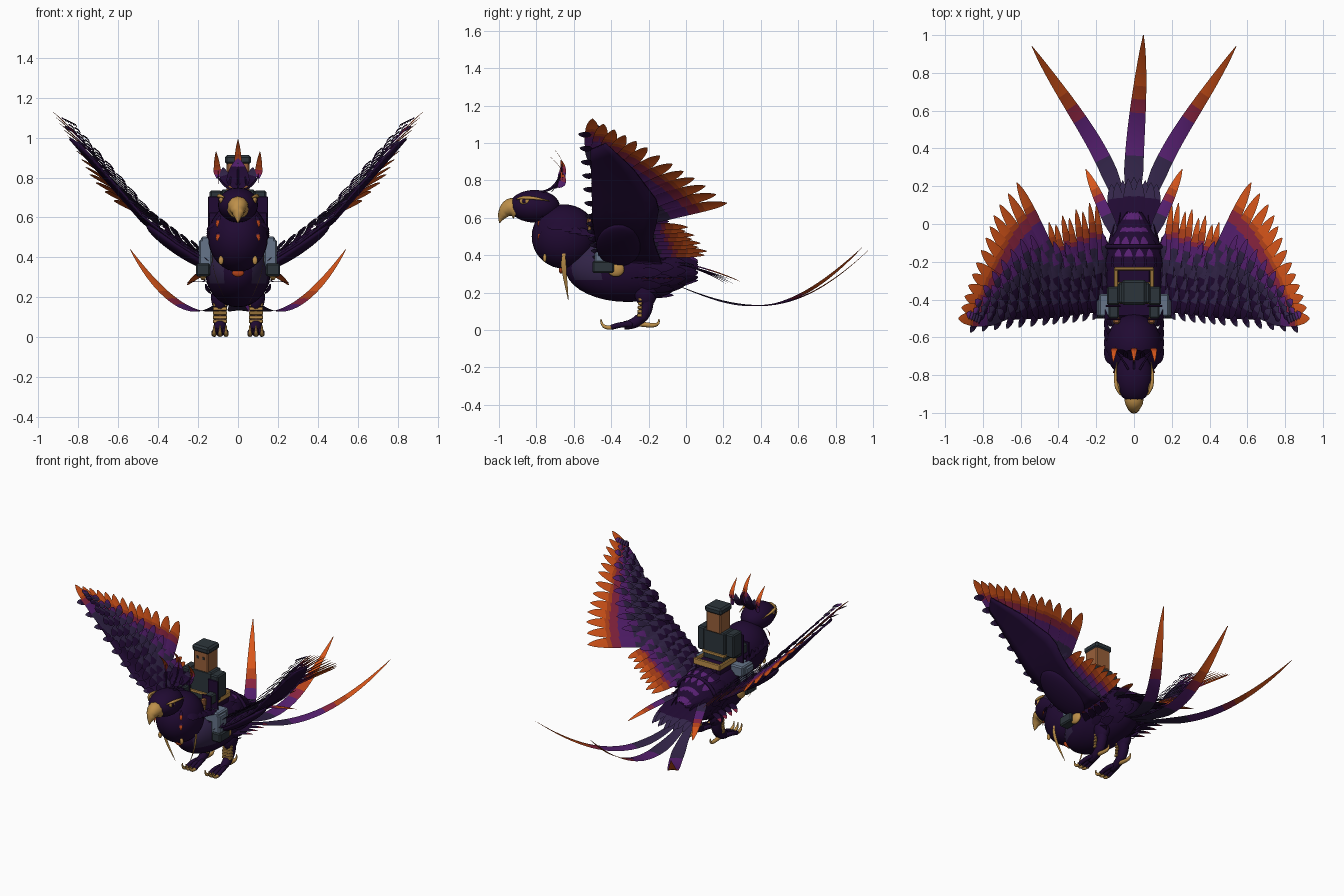
import bpy, bmesh, math, random
from mathutils import Vector as V

if "Cube" in bpy.data.objects:
    bpy.data.objects.remove(bpy.data.objects["Cube"])

random.seed(4)


def mat(name, hexa):
    m = bpy.data.materials.new(name)
    lin = lambda c: c / 12.92 if c < 0.04 else ((c + 0.055) / 1.055) ** 2.4
    m.diffuse_color = [lin(int(hexa[i:i + 2], 16) / 255) for i in (0, 2, 4)] + [1]
    m.use_nodes = True
    m.node_tree.nodes["Principled BSDF"].inputs["Base Color"].default_value = m.diffuse_color
    return m


PLUM, SLATE, VIOLET = mat("dark plum", "200A32"), mat("slate plum", "322448"), mat("violet", "561F70")
CRIMSON, DEEP, ORANGE = mat("crimson", "8A2440"), mat("deep orange", "B5431A"), mat("orange", "D9561A")
GOLD, STEEL, COAL = mat("gold", "BE904A"), mat("steel", "66758A"), mat("charcoal", "2C353B")
SKIN = mat("tan skin", "98603A")
FEATHER_MATS = [PLUM, SLATE, VIOLET, CRIMSON, DEEP, ORANGE]


def finish(name, bm, mats, smooth=True):
    bmesh.ops.recalc_face_normals(bm, faces=bm.faces)
    me = bpy.data.meshes.new(name)
    bm.to_mesh(me)
    bm.free()
    for m in mats:
        me.materials.append(m)
    for p in me.polygons:
        p.use_smooth = smooth
    ob = bpy.data.objects.new(name, me)
    bpy.context.collection.objects.link(ob)
    return ob


def blob(name, loc, size, m, rot=(0, 0, 0)):
    bm = bmesh.new()
    bmesh.ops.create_uvsphere(bm, u_segments=28, v_segments=18, radius=1)
    ob = finish(name, bm, [m])
    ob.location, ob.scale, ob.rotation_euler = loc, size, rot
    return ob


def box(name, lo, hi, m, bevel=0.008):
    bm = bmesh.new()
    bmesh.ops.create_cube(bm, size=1)
    for v in bm.verts:
        v.co = V([(a + b) / 2 + c * (b - a) for a, b, c in zip(lo, hi, v.co)])
    bmesh.ops.bevel(bm, geom=bm.edges[:], offset=bevel, segments=1, affect='EDGES')
    return finish(name, bm, [m], False)


def bez(pts, t):
    pts = [V(p) for p in pts]
    while len(pts) > 1:
        pts = [a.lerp(b, t) for a, b in zip(pts, pts[1:])]
    return pts[0]


def poly(pts, u):
    f = min(max(u, 0), 0.9999) * (len(pts) - 1)
    i = int(f)
    return V(pts[i]).lerp(V(pts[i + 1]), f - i)


def tube(name, pts, radii, m, n=12, sides=10):
    bm, rings = bmesh.new(), []
    for i in range(n + 1):
        t = i / n
        p, d = bez(pts, t), (bez(pts, min(t + .01, 1)) - bez(pts, max(t - .01, 0))).normalized()
        a = d.cross(V((0.3, 0.1, 1)) if abs(d.z) < .8 else V((1, 0, 0))).normalized()
        if rings and a.dot(last) < 0:
            a = -a
        last, b, r = a, d.cross(a), poly([(q, 0, 0) for q in radii], t).x
        rings.append([bm.verts.new(p + r * (a * math.cos(k * math.tau / sides) + b * math.sin(k * math.tau / sides)))
                      for k in range(sides)])
    for A, B in zip(rings, rings[1:]):
        for k in range(sides):
            bm.faces.new((A[k], A[k - 1], B[k - 1], B[k]))
    bm.faces.new(rings[0])
    bm.faces.new(rings[-1])
    return finish(name, bm, [m])


def feather(bm, pts, w, normal, bands, n=12, point=4.0):
    """Ridged blade along a bezier with a rounded tip; bands = [(end, material index), ...]."""
    rows = []
    for i in range(n + 1):
        t = 1 - (1 - i / n) ** 1.25
        p, d = bez(pts, t), (bez(pts, min(t + .02, 1)) - bez(pts, max(t - .02, 0))).normalized()
        s = d.cross(V(normal)).normalized()
        h = w * min(1, .35 + 2.2 * t) * max(.02, 1 - t ** point) ** .75
        rows.append((t, [bm.verts.new(q) for q in (p - s * h, p + s.cross(d) * h * .12, p + s * h)]))
    for (ta, A), (tb, B) in zip(rows, rows[1:]):
        idx = next((k for e, k in bands if (ta + tb) / 2 <= e), bands[-1][1])
        for k in (0, 1):
            bm.faces.new((A[k], A[k + 1], B[k + 1], B[k])).material_index = idx


FIRE = [(.42, 1), (.58, 2), (.66, 3), (.78, 4), (1, 5)]

# Body, chest and head
body = blob("body", (0, -.31, .33), (.165, .335, .18), PLUM)
body.data.materials.append(SLATE)
for p in body.data.polygons:
    if p.center.y < -.45 and p.center.z > -.3 and abs(p.center.x) > .35:
        p.material_index = 1
blob("chest", (0, -.65, .5), (.15, .175, .172), PLUM)
blob("head", (0, -.81, .662), (.1, .135, .087), PLUM)
tube("beak", [(0, -.895, .645), (0, -.95, .675), (0, -.985, .625), (0, -.997, .572)], [.058, .05, .03, .002], GOLD)
blob("breast_spot", (0, -.668, .322), (.03, .012, .02), DEEP)

# Wing profile: height above ground by distance from the centre
RISE = [(.12, .36), (.3, .47), (.47, .60), (.6, .75), (.75, .92), (.93, 1.13)]


def wz(x):
    for (a, za), (b, zb) in zip(RISE, RISE[1:]):
        if x <= b:
            break
    return za + (zb - za) * (x - a) / (b - a)


LEAD = [(.14, -.46, 0), (.45, -.5, 0), (.84, -.51, 0)]
TRAIL = [(.18, 0, 0), (.4, -.06, 0), (.6, .0, 0), (.76, -.2, 0), (.9, -.47, 0)]
PRIMARY = [(.62, .22, .68), (.73, .08, .79), (.78, -.06, .88), (.84, -.22, .985), (.89, -.36, 1.06), (.93, -.5, 1.13)]


def wing_point(u, v, lift=0):
    p = poly(LEAD, u).lerp(poly(TRAIL, u), v)
    return V((p.x - lift * .7, p.y, wz(p.x) + lift * .7))


for s, side in ((1, "right"), (-1, "left")):
    flip = lambda p: V((p[0] * s, p[1], p[2]))
    up = flip((-.72, 0, .7))

    # Long flight feathers and inner flight feathers
    bm = bmesh.new()
    for i in range(13):
        u = i / 12
        tip = poly(PRIMARY, u)
        root = poly([(.37, -.32, .56), (.54, -.42, .705), (.67, -.49, .85)], u)
        mid = root.lerp(tip, .55) + V((-.004, -.01, .018 + .007 * (i % 2)))
        feather(bm, [flip(q) for q in (root, mid, tip)], .042, up,
                [(.42, 1), (.6, 2), (.68, 3), (.76, 4), (1, 5)], 18, 6)
    for i in range(8):
        u = i / 7
        tip = V((.2 + .25 * u, .10 - .12 * u + .03 * (i % 2), .40 + .15 * u))
        root = V((.15 + .23 * u, -.33, .40 + .14 * u))
        feather(bm, [flip(q) for q in (root, root.lerp(tip, .5) + V((0, 0, .015)), tip)], .03, up, FIRE, 16, 5)
    finish(side + "_flight_feathers", bm, FEATHER_MATS)

    # Overlapping rows of short feathers on the upper surface
    bm = bmesh.new()
    for row in range(5):
        v, num = row * .15, 14
        for i in range(num):
            u = min(1, (i + .5 * (row % 2)) / (num - 1))
            lift = .042 - row * .006
            pts = [wing_point(u, v, lift), wing_point(u, v + .14, lift + .009), wing_point(u, v + .3, lift - .006)]
            bands = [(.5, 0), (1, 1)] if row < 3 else [(.55, 1), (1, 2)]
            feather(bm, [flip(q) for q in pts], .026, up, bands, 9, 3.5)
    for i in range(13):
        a = wing_point(i / 12, .06, .015)
        b = a + V((.033, -.068, .01))
        feather(bm, [flip(q) for q in (a, a.lerp(b, .5), b)], .023, up, [(.6, 0), (1, 1)], 7, 3.5)
    finish(side + "_covert_feathers", bm, FEATHER_MATS)

    # Dark underwing plate and upper arm
    bm = bmesh.new()
    g = [[bm.verts.new(flip(wing_point(i / 15, j / 5 * .72, .004) - V((0, 0, .03 * j / 5)))) for j in range(6)]
         for i in range(15)]
    for A, B in zip(g, g[1:]):
        for j in range(5):
            bm.faces.new((A[j], A[j + 1], B[j + 1], B[j]))
    bmesh.ops.recalc_face_normals(bm, faces=bm.faces)
    bmesh.ops.solidify(bm, geom=bm.faces[:], thickness=.012)
    finish(side + "_underwing", bm, [PLUM])
    blob(side + "_upper_arm", (s * .3, -.36, .452), (.19, .12, .038), PLUM, (0, -s * .6, 0))

    # Face details
    blob(side + "_eye", (s * .083, -.862, .69), (.013, .028, .02), GOLD)
    blob(side + "_pupil", (s * .093, -.866, .69), (.007, .01, .013), PLUM)
    tube(side + "_brow", [flip(q) for q in ((.07, -.905, .70), (.1, -.87, .715), (.105, -.81, .708), (.09, -.73, .69))],
         [.004, .01, .008, .002], GOLD)

    # Leg, banded shin, toes and claws
    x = s * .09
    blob(side + "_thigh", (x, -.215, .2), (.045, .06, .08), PLUM)
    tube(side + "_shin", [(x, -.215, .2), (x, -.19, .09), (x, -.25, .03), (x, -.33, .025)], [.038, .034, .03, .022], PLUM)
    for k in range(5):
        box(f"{side}_shin_band_{k}", (x - .036, -.262 + .002 * k, .07 + k * .021),
            (x + .036, -.235, .088 + k * .021), GOLD, .003)
    for k in (-1, 0, 1):
        tx = x + k * .03
        tube(f"{side}_toe_{k + 1}", [(x + k * .012, -.29, .03), (tx, -.34, .035), (tx, -.4, .014)], [.016, .014], PLUM)
        tube(f"{side}_claw_{k + 1}", [(tx, -.39, .014), (tx, -.455, .005), (tx, -.455, .06)], [.012, .01, .003], GOLD, 8, 8)
    tube(side + "_back_claw", [(x, -.26, .035), (x, -.17, .02), (x, -.14, .02), (x, -.145, .06)], [.015, .012, .003], GOLD, 8, 8)

    # Chest straps, pendants and bright neck flecks
    bm = bmesh.new()
    feather(bm, [flip(q) for q in ((.125, -.65, .43), (.135, -.665, .34), (.1, -.64, .26), (.05, -.63, .16))],
            .016, (s, 0, .1), [(1, 0)], 14, 1.5)
    finish(side + "_pendant", bm, [GOLD])
    blob(side + "_chest_gem", (s * .085, -.755, .385), (.013, .01, .022), GOLD)
    bm = bmesh.new()
    for z in (.5, .57):
        feather(bm, [flip(q) for q in ((.09, -.765, z + .04), (.105, -.795, z + .01), (.105, -.79, z - .02))],
                .011, (s * .5, -1, 0), [(.5, 0), (1, 4)], 8)
    finish(side + "_neck_flecks", bm, FEATHER_MATS)

    # Rider limbs
    bounds = lambda a, b: ((min(s * a[0], s * b[0]), a[1], a[2]), (max(s * a[0], s * b[0]), b[1], b[2]))
    for part, a, b, m in (("upper_sleeve", (.08, -.43, .57), (.142, -.33, .735), COAL),
                          ("sleeve_front", (.07, -.439, .5), (.15, -.43, .705), PLUM),
                          ("forearm", (.08, -.5, .55), (.135, -.38, .62), COAL),
                          ("cuff_front", (.07, -.509, .5), (.145, -.5, .625), PLUM),
                          ("hand", (.075, -.53, .55), (.11, -.49, .60), SKIN),
                          ("rider_thigh", (.06, -.49, .43), (.185, -.37, .505), STEEL),
                          ("rider_shin", (.13, -.49, .35), (.195, -.40, .49), STEEL),
                          ("boot", (.14, -.5, .305), (.21, -.385, .37), COAL)):
        box(f"{side}_{part}", *bounds(a, b), m, .003 if "front" in part else .008)
    blob(side + "_stirrup", (s * .175, -.375, .325), (.02, .045, .04), GOLD)
    box(side + "_rider_eye", *bounds((.016, -.424, .82), (.03, -.418, .838)), COAL, .001)
    box(side + "_saddle_rim", *bounds((.085, -.42, .51), (.105, -.23, .55)), GOLD, .005)

# Rider torso, head and hat
box("torso", (-.085, -.42, .53), (.085, -.31, .74), COAL)
box("belt", (-.088, -.424, .57), (.088, -.306, .59), GOLD, .003)
box("rider_head", (-.058, -.42, .73), (.058, -.305, .88), SKIN)
box("hat", (-.066, -.428, .865), (.066, -.297, .912), COAL, .012)

# Saddle
box("saddle_seat", (-.095, -.5, .46), (.095, -.23, .535), PLUM, .015)
box("saddle_back_rim", (-.105, -.245, .51), (.105, -.228, .555), GOLD, .005)
box("saddle_front_rim", (-.1, -.525, .5), (.1, -.505, .55), GOLD, .005)
tube("rear_strap", [(-.15, -.12, .38), (-.1, -.12, .52), (.1, -.12, .52), (.15, -.12, .38)], [.012, .012], PLUM)

# Three long tail plumes
bm = bmesh.new()
TAIL = [(.4, 1), (.6, 2), (.68, 3), (.76, 4), (1, 5)]
for s in (-1, 1):
    feather(bm, [(.04 * s, -.05, .24), (.1 * s, .35, .07), (.3 * s, .55, .06), (.54 * s, .94, .44)],
            .045, (0, 0, 1), TAIL, 28, 3.2)
feather(bm, [(0, -.05, .24), (-.02, .35, .07), (.03, .6, .06), (.05, 1.0, .45)], .052, (0, 0, 1), TAIL, 28, 3)
# Tail coverts
for i in range(9):
    a = (i - 4) / 4
    feather(bm, [(.09 * a, -.08, .36), (.11 * a, .08, .33), (.12 * a, .25 - .04 * abs(a), .25 + .02 * (i % 2))],
            .035, (0, 0, 1), [(.75, 0), (1, 1)], 8)
for s in (-1, 1):
    feather(bm, [(.08 * s, -.1, .37), (.16 * s, .08, .35), (.255 * s, .29, .26)], .032, (0, 0, 1), FIRE)
finish("tail_plumes", bm, FEATHER_MATS)

# Flush feathers over the rump, spiky ones below the flanks
bm = bmesh.new()
for j in range(4):
    for i in range(14):
        a = math.radians(-50 + i * 280 / 13 + 9 * (j % 2))
        y = -.25 + j * .065
        n = V((math.cos(a), 0, math.sin(a)))
        on = lambda yy, e: V((n.x * (.165 * q(yy) + e), yy, .33 + n.z * (.18 * q(yy) + e)))
        q = lambda yy: math.sqrt(max(.03, 1 - ((yy + .31) / .335) ** 2))
        low = n.z < .3
        feather(bm, [on(y, .002), on(y + .06, .016), on(y + .12, .045 if low else .012)], .03, n,
                [(.6, 0), (1, 2 if n.z > .75 else 0)], 7, 3)
for s in (-1, 1):
    for i in range(4):
        r = V((.13 * s, -.3 + .06 * i, .27))
        feather(bm, [r, r + V((.07 * s, .05, .02)), r + V((.13 * s, .1, .0))], .024, (0, 0, 1), [(.8, 0), (1, 3)], 6, 3)
    for i in range(5):
        r = V((.12 * s, -.74 + .05 * i, .56 - .01 * i))
        feather(bm, [r, r + V((.03 * s, .03, .0)), r + V((.035 * s, .09, -.02))], .025, (s, 0, .6), [(1, 0)], 6, 3)
finish("body_feathers", bm, FEATHER_MATS)

# Head crest: broad dark blades with curled flame tips
bm = bmesh.new()
feather(bm, [(0, -.72, .74), (0, -.67, .80), (0, -.665, .895)], .06, (0, 1, .2), [(.75, 0), (1, 2)], 10, 3)
for x, h in ((-.1, -.06), (0, 0), (.1, -.06)):
    tube("crest_stem", [(x * .3, -.77, .74), (x * .7, -.70, .75), (x, -.67, .84 + h * .6)], [.006, .004], PLUM)
    feather(bm, [(x * .4, -.71, .765), (x * .7, -.66, .79), (x * .75, -.665, .875 + h * .4)], .03, (0, 1, .2),
            [(.6, 0), (1, 1)], 9, 3)
    feather(bm, [(x, -.67, .82 + h * .4), (x * 1.05, -.63, .90 + h), (x * 1.1, -.73, .99 + h)], .02, (0, 1, .2),
            [(.2, 2), (.4, 3), (.55, 4), (1, 5)], 12, 2.2)
    feather(bm, [(x, -.685, .79 + h * .4), (x, -.64, .85 + h), (x, -.67, .91 + h)], .022, (1, 0, 0),
            [(.5, 2), (.7, 3), (1, 4)], 8, 2)
finish("crest_plumes", bm, FEATHER_MATS)
